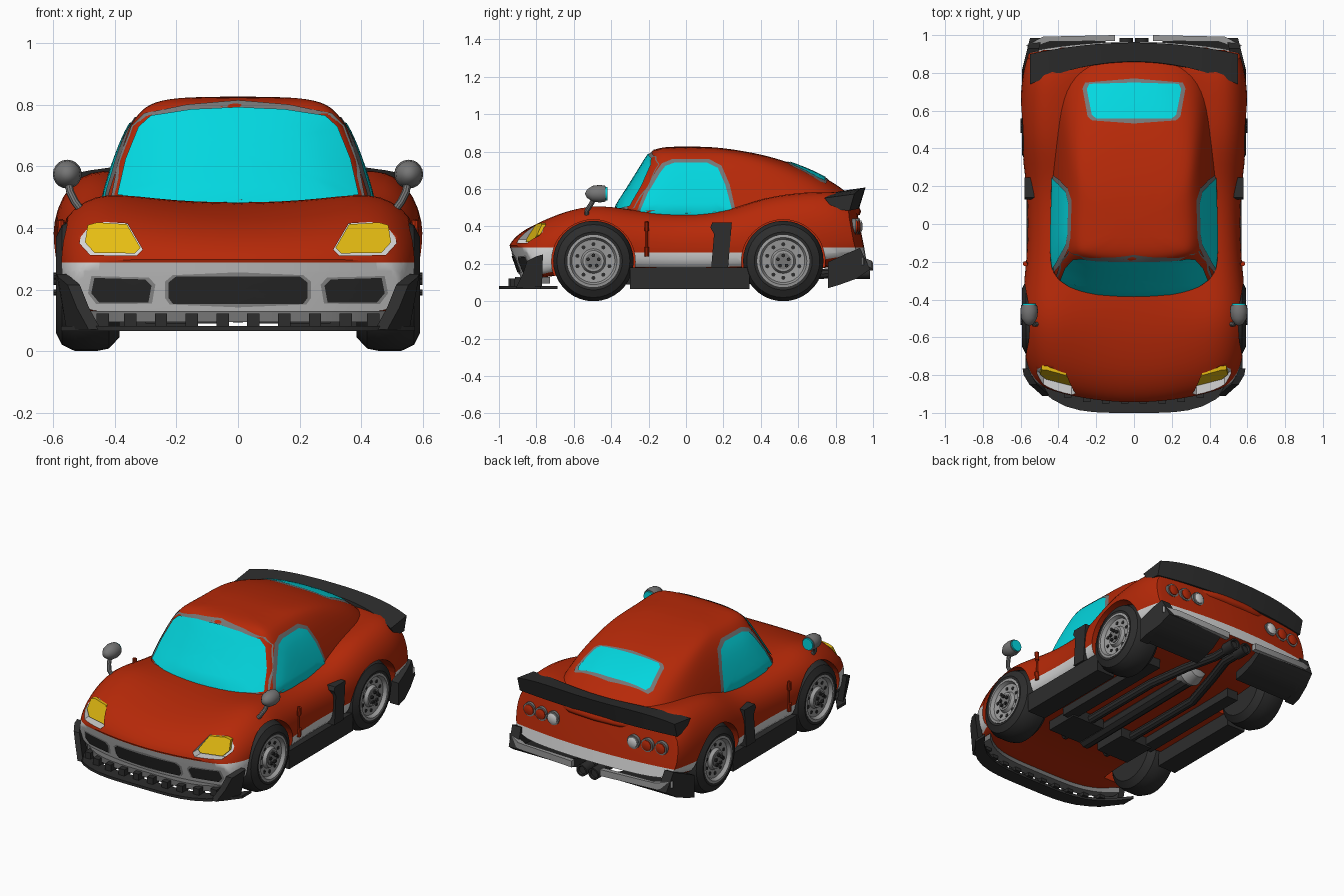
import bpy, bmesh, math
from mathutils import Vector
from mathutils.bvhtree import BVHTree

if "Cube" in bpy.data.objects:
    bpy.data.objects.remove(bpy.data.objects["Cube"])

def mat(name, r, g, b):
    m = bpy.data.materials.new(name)
    m.diffuse_color = (r, g, b, 1)
    m.use_nodes = True
    m.node_tree.nodes["Principled BSDF"].inputs["Base Color"].default_value = m.diffuse_color
    return m
RED = mat("red paint", .47, .022, .0025)
LIGHT = mat("light grey", .66, .66, .66)
DARK = mat("black rubber", .026, .026, .026)
YELLOW = mat("yellow lens", .78, .5, .006)
CYAN = mat("cyan glass", .001, .68, .74)
GREY = mat("mid grey", .18, .18, .18)
SILVER = mat("silver", .33, .33, .33)
PAINT = [RED, LIGHT, DARK, YELLOW]

def make(name, verts, faces, mats, mirror=False, angle=35, recalc=True):
    me = bpy.data.meshes.new(name)
    me.from_pydata([tuple(v) for v in verts], [], faces)
    bm = bmesh.new(); bm.from_mesh(me)
    if recalc:
        bmesh.ops.remove_doubles(bm, verts=bm.verts, dist=1e-5)
        bmesh.ops.recalc_face_normals(bm, faces=bm.faces)
    bm.to_mesh(me); bm.free()
    for m in mats if isinstance(mats, list) else [mats]:
        me.materials.append(m)
    me.shade_smooth()
    me.set_sharp_from_angle(angle=math.radians(angle))
    ob = bpy.data.objects.new(name, me)
    bpy.context.collection.objects.link(ob)
    if mirror:
        ob.modifiers.new("mirror", 'MIRROR').use_mirror_merge = False
    return ob

def bake(ob):
    dg = bpy.context.evaluated_depsgraph_get()
    me = bpy.data.meshes.new_from_object(ob.evaluated_get(dg))
    ob.modifiers.clear()
    ob.data = me

def loft(name, rings, caps, mats, angle=35):
    n = len(rings[0])
    verts = [p for r in rings for p in r]
    faces = [(a*n+i, a*n+(i+1) % n, (a+1)*n+(i+1) % n, (a+1)*n+i) for a in range(len(rings)-1) for i in range(n)]
    for ring in (0, len(rings)-1):
        faces += [tuple(ring*n+i for i in c) for c in caps]
    return make(name, verts, faces, mats, False, angle)

def prism(name, outline, axis, a, b, mats, mirror=False, move=None):
    """Extrudes an outline from a to b; b may vary over the outline, move bends the result."""
    put = {'x': lambda d, u, v: (d, u, v), 'y': lambda d, u, v: (u, d, v), 'z': lambda d, u, v: (u, v, d)}[axis]
    fa, fb = [f if callable(f) else (lambda u, v, f=f: f) for f in (a, b)]
    n = len(outline)
    verts = [put(fa(u, v), u, v) for u, v in outline] + [put(fb(u, v), u, v) for u, v in outline]
    if move:
        verts = [move(*p) for p in verts]
    faces = [tuple(range(n)), tuple(range(n, 2*n))] + [(i, (i+1) % n, n+(i+1) % n, n+i) for i in range(n)]
    return make(name, verts, faces, mats, mirror)

def box(name, x0, x1, y0, y1, z0, z1, m, mirror=False):
    return prism(name, [(y0, z0), (y1, z0), (y1, z1), (y0, z1)], 'x', x0, x1, m, mirror)

def lathe(name, prof, axis, c, m, seg=32, mirror=False):
    verts, n = [], len(prof)
    for k in range(seg):
        s, t = math.sin(k*math.tau/seg), math.cos(k*math.tau/seg)
        for d, r in prof:
            verts.append((d, c[1]+r*s, c[2]+r*t) if axis == 'x' else (c[0]+r*s, d, c[2]+r*t))
    faces = [(k*n+i, k*n+i+1, (k+1) % seg*n+i+1, (k+1) % seg*n+i) for k in range(seg) for i in range(n-1)]
    return make(name, verts, faces, m, mirror)

def tube(name, pts, r, m, mirror=False):
    cu = bpy.data.curves.new(name, 'CURVE')
    cu.dimensions = '3D'; cu.bevel_depth = r; cu.bevel_resolution = 3; cu.use_fill_caps = True
    sp = cu.splines.new('POLY'); sp.points.add(len(pts)-1)
    for p, q in zip(sp.points, pts):
        p.co = (*q, 1)
    tmp = bpy.data.objects.new(name, cu)
    bpy.context.collection.objects.link(tmp)
    me = bpy.data.meshes.new_from_object(tmp.evaluated_get(bpy.context.evaluated_depsgraph_get()))
    vs, fs = [v.co.copy() for v in me.vertices], [tuple(p.vertices) for p in me.polygons]
    bpy.data.objects.remove(tmp)
    return make(name, vs, fs, m, mirror)

def tree_of(ob):
    return BVHTree.FromPolygons([v.co.copy() for v in ob.data.vertices], [tuple(p.vertices) for p in ob.data.polygons])

RAYS = {'front': (lambda u, v: (u, -3, v), (0, 1, 0)),
        'side': (lambda u, v: (3, u, v), (-1, 0, 0)), 'top': (lambda u, v: (u, v, 3), (0, 0, -1))}

def plate(name, tree, view, outline, m, off, grow=0, mirror=False):
    """Thin plate that follows a surface, cast from one view."""
    org, d = RAYS[view][0], Vector(RAYS[view][1])
    pts = [Vector(p) for p in outline]
    c = sum(pts, Vector((0, 0)))/len(pts)
    pts = [p+(p-c).normalized()*grow for p in pts]
    loop = [pts[i].lerp(pts[(i+1) % len(pts)], k/4) for i in range(len(pts)) for k in range(4)]
    flat = [c.lerp(p, s) for s in (1, .8, .6, .4, .2) for p in loop] + [c]
    verts, n = [], len(loop)
    for p in flat:
        h, nor, _, _ = tree.ray_cast(Vector(org(*p)), d)
        if h is None:
            h, nor, _, _ = tree.find_nearest(Vector(org(*p))+d*2.4)
        verts.append(h+(nor if nor.dot(d) < 0 else -nor)*off)
    faces = [(r*n+i, r*n+(i+1) % n, (r+1)*n+(i+1) % n, (r+1)*n+i) for r in range(4) for i in range(n)]
    faces += [(4*n+i, 4*n+(i+1) % n, 5*n) for i in range(n)]
    a, b, e = verts[4*n], verts[4*n+n//3], verts[5*n]
    if (b-a).cross(e-a).dot(d) > 0:
        faces = [f[::-1] for f in faces]
    return make(name, verts, faces, m, mirror, 60, False)

def both(half):   # mirrors a half outline that starts and ends on the centre line
    return half + [(-p[0], *p[1:]) for p in half[-2:0:-1]]

# lower body: y, half width, bottom, shoulder z, shoulder x, centre z, bow, lean
stations = [(-.955, .53, .12, .30, .47, .30, .13, .35), (-.905, .555, .12, .365, .475, .35, .12, .25),
            (-.80, .58, .13, .445, .48, .415, .10, .1), (-.62, .597, .15, .515, .47, .46, .05, 0),
            (-.45, .603, .15, .535, .47, .478, 0, 0), (-.25, .575, .15, .485, .48, .482, 0, 0),
            (0, .56, .15, .465, .48, .46, 0, 0), (.22, .572, .15, .49, .48, .46, 0, 0),
            (.42, .602, .15, .59, .49, .48, 0, 0), (.65, .606, .16, .612, .50, .52, 0, 0),
            (.85, .592, .2, .605, .495, .56, -.05, .1), (.955, .565, .21, .57, .47, .56, -.06, .2)]
rings = []
for y, w, zb, zs, xs, zc, bow, lean in stations:
    h = zs-zb
    half = [(0, zb), (.6*xs, zb), (.95*w, zb), (w, zb+.3*h), (w, zb+.68*h), (xs, zs), (.6*xs, zc+.4*(zs-zc)), (0, zc)]
    rings.append([(x, y+bow*(x/.6)**2+lean*(.3-z), z) for x, z in both(half)])
capq = [(0, 1, 6, 7), (1, 2, 5, 6), (2, 3, 4, 5)]
capq += [tuple((14-i) % 14 for i in c) for c in capq]
body = loft("body", rings, capq, PAINT)
bm = bmesh.new(); bm.from_mesh(body.data)
cr = bm.edges.layers.float.new('crease_edge')
end = lambda v: v.index < 14 or v.index >= 154
for e in bm.edges:   # firm nose and tail rims
    if all(end(v) for v in e.verts) and sum(all(end(v) for v in f.verts) for f in e.link_faces) == 1:
        e[cr] = .7
bm.to_mesh(body.data); bm.free()
body.modifiers.new("smooth", 'SUBSURF').levels = 2
bake(body)
# two-tone paint, cut at clean heights
bm = bmesh.new(); bm.from_mesh(body.data)
for z in (.26, .288):
    bmesh.ops.bisect_plane(bm, geom=bm.verts[:]+bm.edges[:]+bm.faces[:], plane_co=(0, 0, z), plane_no=(0, 0, 1))
bm.normal_update()
for f in bm.faces:
    c = f.calc_center_median()
    f.material_index = int(c.z < (.288 if abs(c.y) > .55 else .26) and f.normal.z > -.75)
bm.to_mesh(body.data); bm.free()
skin = tree_of(body)

# cutters: wheel wells and headlight pockets
lamp = [(.31, .33), (.33, .31), (.48, .312), (.515, .35), (.505, .412), (.47, .422), (.36, .415)]
lens_y = lambda u, v: -.825+(v-.31)*.5+(u-.4)*.25
cutters = [lathe("well_cutter", [(.36, 0), (.36, .224), (.8, .224), (.8, 0)], 'x', (0, y, .212), PAINT, 40, True) for y in (-.495, .52)]
cutters.append(prism("lamp_cutter", lamp, 'y', -1.1, lens_y, PAINT, True))
for p in cutters[2].data.polygons:
    p.material_index = 1
for c in cutters:
    c.hide_render = True
    b = body.modifiers.new("cut", 'BOOLEAN'); b.object = c; b.operation = 'DIFFERENCE'; b.solver = 'EXACT'
bake(body)
for c in cutters:
    bpy.data.objects.remove(c)
body.data.shade_smooth(); body.data.set_sharp_from_angle(angle=math.radians(35))
lens = [(.405+(u-.41)*.88, .367+(v-.365)*.9) for u, v in lamp]
prism("headlight_lens", lens, 'y', lambda u, v: lens_y(u, v)+.004, lambda u, v: lens_y(u, v)-.018, YELLOW, True)

# cabin: z, half width, front y, back y, rear half width
levels = [(.42, .46, -.415, .97, .37), (.50, .442, -.385, .93, .35), (.58, .418, -.33, .87, .32), (.66, .390, -.28, .75, .30),
          (.73, .358, -.235, .59, .28), (.78, .322, -.205, .43, .26), (.81, .28, -.18, .27, .22), (.828, .18, -.11, .12, .14)]
rings = []
for z, w, yf, yb, wr in levels:
    half = [(0, 0), (.5*w, .012), (.9*w, .05), (w, .12), (.98*w, .33), (.965*w, .55), ((w+wr)/2+.02, .8), (wr, .94), (.5*wr, 1), (0, 1)]
    rings.append([(x, yf+t*(yb-yf), z) for x, t in both(half)])
cabin = loft("cabin", rings, [tuple(range(18))], RED, 60)
cabin.modifiers.new("smooth", 'SUBSURF').levels = 2
bake(cabin)
glassy = tree_of(cabin)

# windows with grey surrounds
wind = both([(0, .475), (.2, .482), (.388, .505), (.362, .62), (.32, .725), (.28, .762), (.15, .782), (0, .788)])
door = [(-.25, .465), (-.2, .58), (-.14, .68), (-.11, .72), (-.06, .738), (.11, .738), (.17, .71), (.21, .62), (.245, .49), (.23, .465), (0, .462)]
back = both([(0, .555), (.2, .557), (.222, .575), (.248, .71), (.235, .738), (0, .745)])
for nm, view, out, mir in (("windshield", 'front', wind, False), ("door_window", 'side', door, True), ("rear_window", 'top', back, False)):
    plate(nm+"_frame", glassy, view, out, GREY, .004, .024, mir)
    plate(nm, glassy, view, out, CYAN, .008, 0, mir)

# front intakes
mid = both([(0, .155), (.21, .155), (.225, .175), (.225, .225), (.2, .245), (0, .245)])
side = [(.29, .16), (.45, .16), (.475, .19), (.465, .24), (.30, .235), (.28, .215)]
for nm, out, mir in (("centre_intake", mid, False), ("side_intake", side, True)):
    plate(nm+"_frame", skin, 'front', out, SILVER, .003, .012, mir)
    plate(nm, skin, 'front', out, DARK, .007, 0, mir)

# front splitter, backing strip, tabs and end wings
nose = lambda x: -1+.23*abs(x/.58)**4
def strip(name, hw, shift, depth, z0, z1, m):
    rs = []
    for k in range(17):
        x = hw*(k/8-1); y = nose(x)+shift
        rs.append([(x, y, z0), (x, y+depth, z0), (x, y+depth, z1), (x, y, z1)])
    return loft(name, rs, [(0, 1, 2, 3)], m)
strip("splitter", .575, 0, .09, .065, .082, DARK)
strip("splitter_backing", .50, .085, .06, .095, .13, GREY)
for x in (.05, .15, .25, .35, .44):
    box("splitter_tab", x-.02, x+.02, nose(x)+.05, nose(x)+.11, .075, .122, DARK, True)
prism("splitter_wing", [(-.91, .07), (-.84, .07), (-.77, .07), (-.765, .25), (-.80, .24), (-.85, .215), (-.875, .14)], 'x', .55, .59, DARK, True,
      lambda x, y, z: (x-.6*max(0, -.79-y)-.25*max(0, .2-z), y, z))

# rear spoiler band that hugs the tail
rs = []
for k in range(17):
    t = k/8-1; q = t*t
    rs.append([(.55*t, .86-.12*q, .592-.04*q**2), (.55*t, .96-.06*q, .608-.035*q**2), (.55*t, .925-.05*q, .495-.01*q), (.55*t, .84-.05*q, .5-.01*q)])
loft("spoiler", rs, [(0, 1, 2, 3)], DARK)

# tail lamps
for x, m in ((.28, LIGHT), (.37, RED), (.46, RED)):
    y = skin.ray_cast(Vector((x, 3, .4)), Vector((0, -1, 0)))[0].y
    lathe("tail_lamp_rim", [(y-.04, 0), (y-.04, .042), (y+.012, .042), (y+.012, 0)], 'y', (x, 0, .4), GREY, 20, True)
    lathe("tail_lamp", [(y, .032), (y+.018, .032), (y+.024, .018), (y+.024, 0)], 'y', (x, 0, .4), m, 20, True)

# rear diffuser, corner skirts and bumper bars
prism("diffuser", [(.76, .08), (.82, .088), (.91, .12), (.985, .17), (.97, .2), (.88, .16), (.76, .13)], 'x', .15, .55, DARK, True)
prism("rear_skirt", [(.76, .07), (.82, .088), (.91, .12), (.985, .17), (.93, .285), (.86, .255), (.76, .21)], 'x', .53, .592, DARK, True,
      lambda x, y, z: (x-.25*max(0, y-.82), y, z))
prism("rear_bumper", [(.10, .97), (.45, .965), (.55, .93), (.572, .945), (.48, .992), (.10, 1.0)], 'z', .165, .205, SILVER, True,
      lambda x, y, z: (x, y, z+.2*max(0, x-.42)))

# sills, side vents and door hinges
box("sill", .44, .568, -.30, .34, .065, .18, DARK, True)
prism("side_vent", [(.135, .18), (.225, .18), (.245, .42), (.14, .42), (.13, .395), (.15, .36)], 'x', .5, .58, DARK, True)
tube("hinge_rod", [(.572, -.21, .25), (.574, -.21, .43)], .006, RED, True)
for z in (.265, .40):
    tube("hinge_knob", [(.574, -.21, z-.025), (.576, -.21, z+.025)], .013, RED, True)

# wheels
for nm, y in (("front", -.495), ("rear", .52)):
    c = (0, y, .215)
    lathe(nm+"_tyre", [(.385, 0), (.385, .17), (.42, .207), (.46, .215), (.53, .215), (.572, .195), (.592, .155), (.588, .136), (.555, .13), (.55, 0)], 'x', c, DARK, 36, True)
    lathe(nm+"_rim", [(.545, .14), (.59, .14), (.592, .126), (.57, .115), (.564, .066), (.584, .056), (.586, 0)], 'x', c, SILVER, 36, True)
    lathe(nm+"_hub", [(.58, .045), (.589, .045), (.589, 0)], 'x', c, GREY, 20, True)
    for k in range(15):
        n, r, s, x0, x1, m = (5, .03, .01, .58, .6, DARK) if k < 5 else (10, .09, .011, .55, .571, DARK)
        a = k*math.tau/n
        lathe(nm+("_bolt" if k < 5 else "_slot"), [(x0, s), (x1, s), (x1, 0)], 'x', (0, y+r*math.sin(a), .215+r*math.cos(a)), m, 8, True)
    tube(nm+"_axle", [(-.4, y, .2), (.4, y, .2)], .022, DARK)

# wing mirrors
mc = (.555, 0, .575)
lathe("mirror_shell", [(-.54, 0), (-.53, .022), (-.50, .042), (-.46, .047), (-.43, .042), (-.425, 0)], 'y', mc, GREY, 20, True)
lathe("mirror_glass", [(-.43, .036), (-.42, .036), (-.42, 0)], 'y', mc, CYAN, 20, True)
tube("mirror_stalk", [(.552, -.49, .55), (.545, -.51, .515), (.53, -.53, .485), (.515, -.53, .465)], .013, GREY, True)

# underside: shaft, exhausts, floor boxes and differential
tube("drive_shaft", [(0, -.45, .14), (0, .5, .15)], .05, DARK)
tube("exhaust", [(.16, -.45, .12), (.16, .35, .12), (.1, .6, .14), (.04, .8, .15), (.04, .97, .15)], .028, DARK, True)
box("floor_box", .07, .3, -.42, -.2, .09, .17, DARK, True)
box("floor_rail", .26, .34, -.25, .55, .10, .17, DARK, True)
lathe("differential", [(.43, 0), (.45, .06), (.52, .085), (.59, .06), (.61, 0)], 'y', (0, 0, .18), SILVER, 20)
lathe("tailpipe", [(.90, 0), (.90, .036), (.985, .036), (.985, .026), (.93, .024), (.93, 0)], 'y', (.042, 0, .155), DARK, 16, True)
